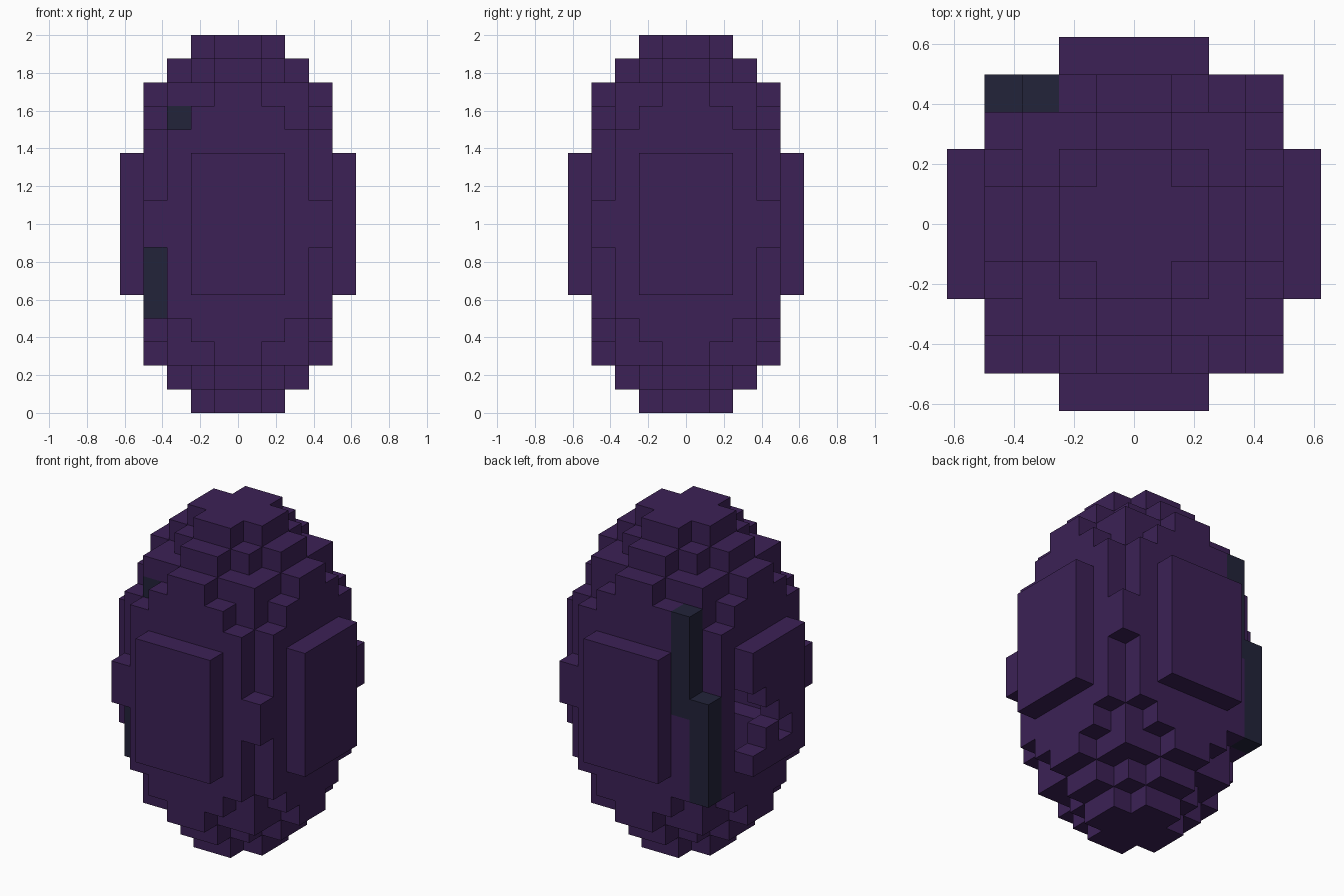
import bpy, bmesh
from mathutils import Vector

cube = bpy.data.objects.get("Cube")
if cube:
    bpy.data.objects.remove(cube, do_unlink=True)

S = 0.125            # block size
R, H = 5, 8          # half width and half height in blocks


def material(name, rgb):
    m = bpy.data.materials.new(name)
    m.use_nodes = True
    m.diffuse_color = (*rgb, 1)
    m.node_tree.nodes["Principled BSDF"].inputs["Base Color"].default_value = (*rgb, 1)
    return m


purple = material("deep purple", (0.045, 0.0152, 0.093))
teal = material("dark slate blue", (0.016, 0.0168, 0.042))

AXES = [Vector(v) for v in ((1, 0, 0), (-1, 0, 0), (0, 1, 0),
                            (0, -1, 0), (0, 0, 1), (0, 0, -1))]


def inside(i, j, k):
    x, y, z = i + .5, j + .5, k + .5
    return (x * x + y * y) / R ** 2 + z * z / H ** 2 < 1


def step(c, d):
    return (c[0] + int(d.x), c[1] + int(d.y), c[2] + int(d.z))


# Hollow egg: keep only blocks that touch the outside
egg = {(i, j, k) for i in range(-R, R) for j in range(-R, R)
       for k in range(-H, H) if inside(i, j, k)}
shell = {c for c in egg if any(step(c, d) not in egg for d in AXES)}

# Broken opening low on the right side
shell -= {(i, 1, k) for i in (-5, -4) for k in (-2, -1, 0)}
shell -= {(-5, 0, -1), (-5, -1, -2)}

# Dark blocks at the back right corner, and dark cells at the front right
patch = {(-3, 3, k) for k in range(0, 5)} | {(-4, 3, k) for k in range(-4, 1)}
front_cells = {(-3, -3, 4)} | {(-4, -3, k) for k in (-4, -3, -2)}
shell -= patch
filled = shell | patch


def build(name, cells, rule):
    """Make one mesh from the exposed sides of a set of blocks."""
    bm = bmesh.new()
    for c in sorted(cells):
        centre = Vector(c) + Vector((.5, .5, .5))
        for d in AXES:
            if step(c, d) in filled:
                continue
            u = Vector((d.y, d.z, d.x))
            v = d.cross(u)
            corners = [centre + (d + a * u + b * v) / 2
                       for a, b in ((-1, -1), (1, -1), (1, 1), (-1, 1))]
            f = bm.faces.new([bm.verts.new(p * S + Vector((0, 0, H * S)))
                              for p in corners])
            f.material_index = rule(c, d)
    bmesh.ops.remove_doubles(bm, verts=bm.verts, dist=0.001)
    me = bpy.data.meshes.new(name)
    bm.to_mesh(me)
    bm.free()
    me.materials.append(purple)
    me.materials.append(teal)
    ob = bpy.data.objects.new(name, me)
    bpy.context.collection.objects.link(ob)
    return ob


build("egg_shell", shell, lambda c, d: int(c in front_cells and d.y != 0))
build("back_corner_patch", patch, lambda c, d: 1)
